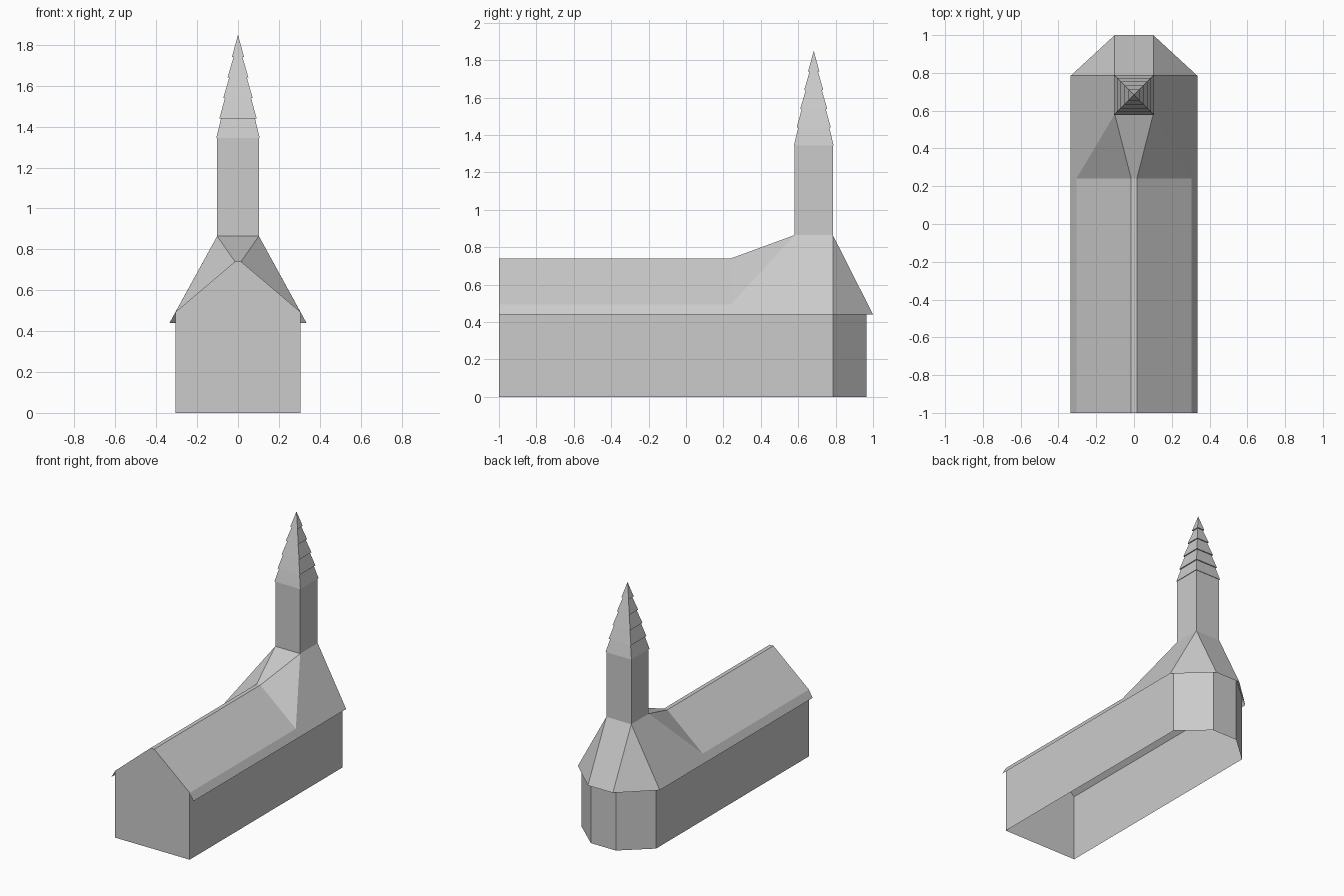
import bpy, bmesh

if "Cube" in bpy.data.objects:
    bpy.data.objects.remove(bpy.data.objects["Cube"])

TY, TH = 0.683, 0.102          # tower centre in y, tower half width
TF, TB = TY - TH, TY + TH      # tower front and back
EAVE, SKIRT = 0.44, 0.865      # eave height, height where roof meets tower


def make(name, verts, faces, mirror=False):
    me = bpy.data.meshes.new(name)
    me.from_pydata(verts, [], faces)
    bm = bmesh.new()
    bm.from_mesh(me)
    if mirror:
        geom = bm.verts[:] + bm.edges[:] + bm.faces[:]
        bmesh.ops.mirror(bm, geom=geom, axis='X', merge_dist=0.0005)
        bmesh.ops.remove_doubles(bm, verts=bm.verts[:], dist=0.0005)
    bmesh.ops.recalc_face_normals(bm, faces=bm.faces[:])
    bm.to_mesh(me)
    bm.free()
    ob = bpy.data.objects.new(name, me)
    bpy.context.collection.objects.link(ob)
    return ob


def square_rings(name, profile):
    """Stack of square rings (half width, z) around the tower axis."""
    verts, faces = [], []
    for h, z in profile:
        verts += [(sx * h, TY + sy * h, z)
                  for sx, sy in ((-1, -1), (1, -1), (1, 1), (-1, 1))]
    for r in range(len(profile) - 1):
        for i in range(4):
            j = (i + 1) % 4
            faces.append((4*r + i, 4*r + j, 4*r + 4 + j, 4*r + 4 + i))
    ob = make(name, verts, faces)
    bm = bmesh.new()
    bm.from_mesh(ob.data)
    bmesh.ops.remove_doubles(bm, verts=bm.verts[:], dist=0.0001)
    bm.to_mesh(ob.data)
    bm.free()
    return ob


# walls: open shell around nave and apse, no floor
plan = [(0.305, -1), (0.305, TB), (0.102, 0.965),
        (-0.102, 0.965), (-0.305, TB), (-0.305, -1)]
WT = 0.494
make("walls", [(x, y, z) for z in (0, WT) for x, y in plan],
     [(i, i + 1, i + 7, i + 6) for i in range(5)])

# front gable
make("front_gable", [(-0.305, -1, 0), (0.305, -1, 0), (0.305, -1, WT),
                     (0.015, -1, 0.74), (-0.015, -1, 0.74), (-0.305, -1, WT)],
     [(0, 1, 2, 3, 4, 5)])

# roof: right half, mirrored
roof = [
    (0, -1, 0.74), (0.015, -1, 0.74), (0.305, -1, WT), (0.335, -1, EAVE),
    (0, 0.24, 0.74), (0.015, 0.24, 0.74), (0.305, 0.24, WT), (0.335, 0.24, EAVE),
    (0, TF, SKIRT), (TH, TF, SKIRT), (TH, TB, SKIRT), (0, TB, SKIRT),
    (0.335, TB, EAVE), (0.102, 1, EAVE), (0, 1, EAVE),
]
make("roof", roof, [
    (0, 1, 5, 4), (1, 2, 6, 5), (2, 3, 7, 6),      # ridge, slope, eave flare
    (4, 5, 9, 8), (5, 6, 9),                       # rise to the tower
    (6, 7, 12, 10, 9),                             # side skirt
    (10, 12, 13), (11, 10, 13, 14),                # apse roof
], mirror=True)

# tower shaft
square_rings("tower", [(TH, SKIRT), (TH, 1.345)])

# spire: overlapping tiers with small ledges
tiers = [(0.106, 1.345), (0.091, 1.44), (0.072, 1.54), (0.051, 1.64), (0.03, 1.74)]
profile = [(TH - 0.004, 1.345)]
for i, (h, z) in enumerate(tiers):
    profile.append((h, z))
    if i + 1 < len(tiers):
        nh, nz = tiers[i + 1]
        profile.append((nh - 0.008, nz))
profile.append((0.0, 1.85))
square_rings("spire", profile)
